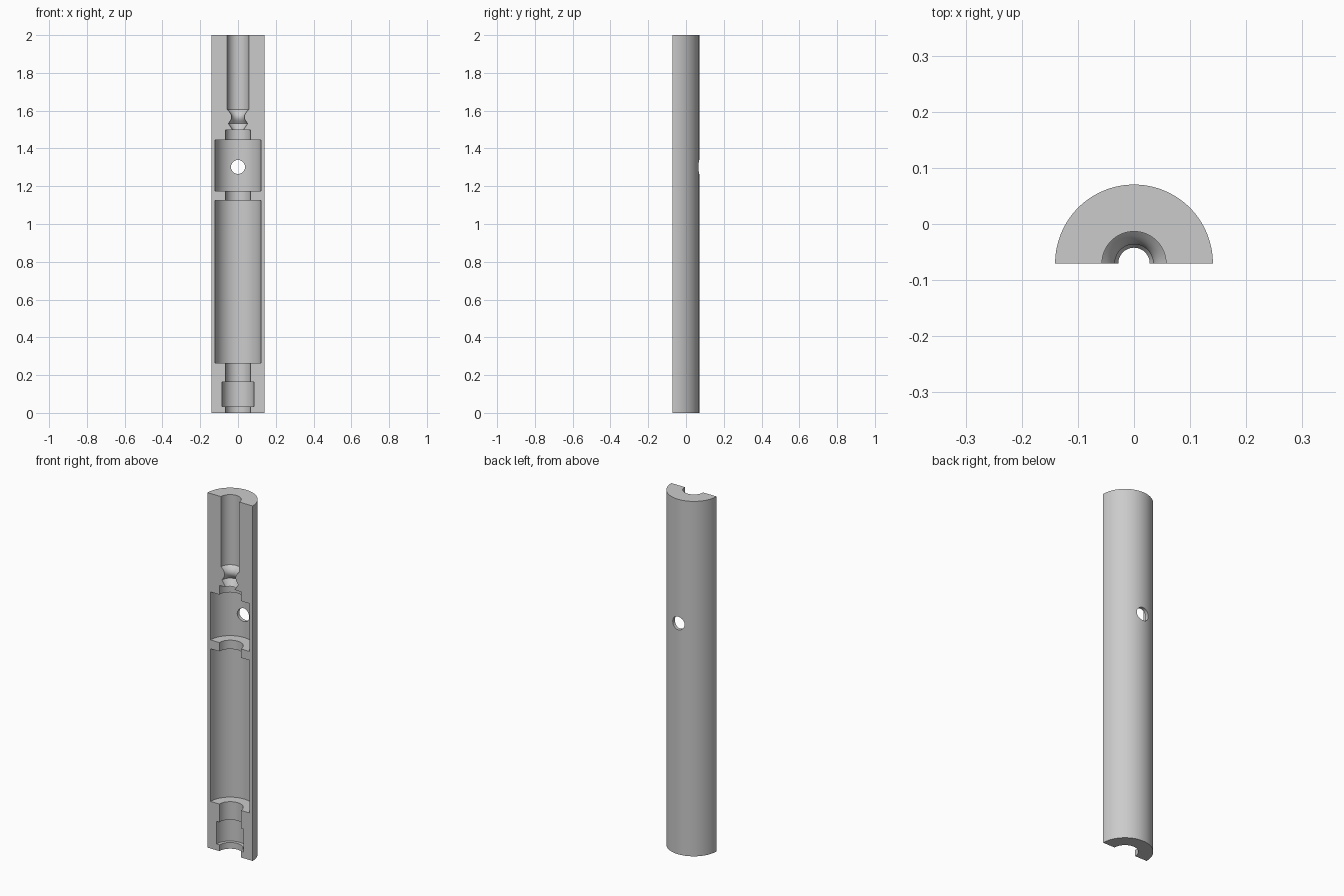
import bpy, bmesh, math

cube = bpy.data.objects.get("Cube")
if cube:
    bpy.data.objects.remove(cube, do_unlink=True)

AXIS_Y = -0.0703   # the cut plane contains the tube axis
OUTER = 0.1406
SMALL, LARGE = 0.067, 0.122
HOLE_Z, HOLE_R = 1.302, 0.037

grey = bpy.data.materials.new("plain grey")
grey.use_nodes = True
colour = (0.6, 0.6, 0.6, 1)
grey.diffuse_color = colour
grey.node_tree.nodes["Principled BSDF"].inputs["Base Color"].default_value = colour


def select_only(obj):
    bpy.ops.object.select_all(action='DESELECT')
    obj.select_set(True)
    bpy.context.view_layer.objects.active = obj


# Stepped bore, as (radius, height of lower end, height of upper end)
steps = [
    (SMALL, 0, 0.035),
    (0.085, 0.035, 0.163),
    (SMALL, 0.163, 0.265),
    (LARGE, 0.265, 1.125),
    (SMALL, 1.125, 1.175),
    (LARGE, 1.175, 1.445),
    (SMALL, 1.445, 1.497),
]
profile = []
for radius, low, high in steps:
    profile += [(radius, low), (radius, high)]

# Flared seat and rounded throat leading to the upper bore
profile += [(0.028, 1.497), (0.051, 1.532)]
throat_steps = 10
for i in range(1, throat_steps + 1):
    a = -0.85 + 1.85 * i / throat_steps
    profile.append((0.034 + 0.023 * a * a, 1.567 + 0.038 * a))
profile += [(0.057, 2), (OUTER, 2), (OUTER, 1.4), (OUTER, 1.2), (OUTER, 0)]

# Revolve the closed wall section through half a turn and cap the cut faces
bm = bmesh.new()
verts = [bm.verts.new((r, 0, z)) for r, z in profile]
edges = [bm.edges.new((v, verts[(i + 1) % len(verts)])) for i, v in enumerate(verts)]
spun = bmesh.ops.spin(bm, geom=verts + edges, cent=(0, 0, 0), axis=(0, 0, 1),
                      angle=math.pi, steps=64)
last = [e for e in spun["geom_last"] if isinstance(e, bmesh.types.BMEdge)]
for loop in (edges, last):
    bmesh.ops.edgeloop_fill(bm, edges=loop)
bmesh.ops.recalc_face_normals(bm, faces=bm.faces)
mesh = bpy.data.meshes.new("half_tube_body")
bm.to_mesh(mesh)
bm.free()
mesh.materials.append(grey)
body = bpy.data.objects.new("half_tube_body", mesh)
body.location.y = AXIS_Y
bpy.context.collection.objects.link(body)

# Round cross hole through the back wall
bpy.ops.mesh.primitive_cylinder_add(vertices=48, radius=HOLE_R, depth=0.2,
                                    location=(0, AXIS_Y + 0.15, HOLE_Z),
                                    rotation=(math.pi / 2, 0, 0))
cutter = bpy.context.object
cutter.name = "hole_cutter"
cutter.data.materials.append(grey)

select_only(body)
cut = body.modifiers.new("cross_hole", 'BOOLEAN')
cut.operation = 'DIFFERENCE'
cut.solver = 'EXACT'
cut.object = cutter
bpy.ops.object.modifier_apply(modifier=cut.name)
bpy.data.objects.remove(cutter, do_unlink=True)

select_only(body)
bpy.ops.object.shade_smooth_by_angle(angle=math.radians(30))
